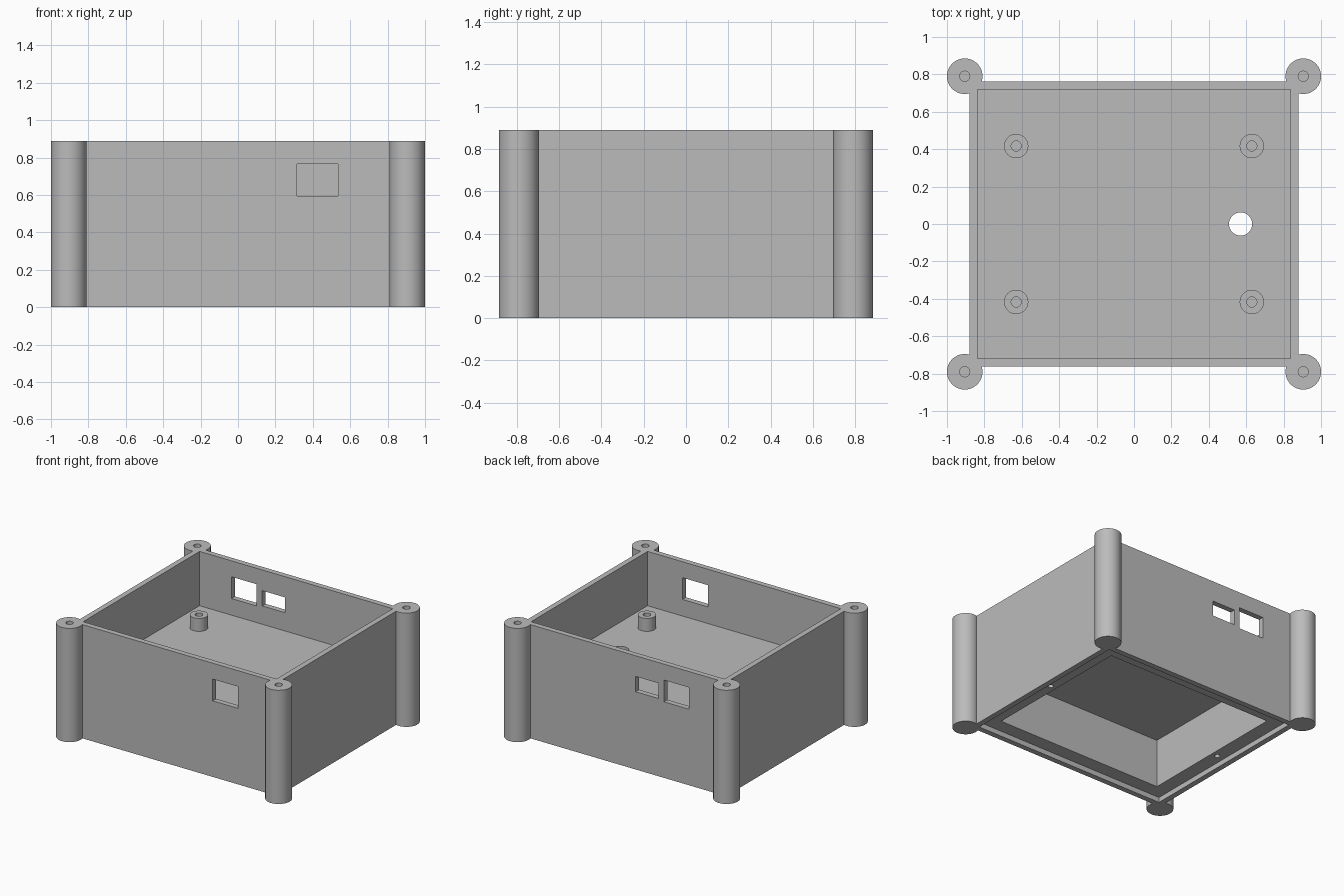
import bpy
import math

cube = bpy.data.objects.get("Cube")
if cube:
    bpy.data.objects.remove(cube, do_unlink=True)

HEIGHT = 0.89
OUT_X, OUT_Y = 0.88, 0.763      # outer half sizes
IN_X, IN_Y = 0.837, 0.72        # inner half sizes
FLOOR_TOP, FLOOR_BOTTOM = 0.465, 0.42
LEDGE_Z = 0.04
CORNERS = [(sx, sy) for sx in (-1, 1) for sy in (-1, 1)]

grey = bpy.data.materials.new("plain_grey")
grey.use_nodes = True
grey.diffuse_color = (0.5, 0.5, 0.5, 1)
grey.node_tree.nodes["Principled BSDF"].inputs["Base Color"].default_value = (0.5, 0.5, 0.5, 1)


def block(name, x, y, z):
    """Box spanning the (low, high) range on each axis."""
    spans = (x, y, z)
    bpy.ops.mesh.primitive_cube_add(size=1, location=[sum(s) / 2 for s in spans])
    ob = bpy.context.object
    ob.name = name
    ob.scale = [s[1] - s[0] for s in spans]
    bpy.ops.object.transform_apply(location=True, rotation=True, scale=True)
    return ob


def rod(name, x, y, z, radius, sides=64):
    """Upright cylinder spanning the (low, high) height range."""
    bpy.ops.mesh.primitive_cylinder_add(vertices=sides, radius=radius, depth=z[1] - z[0],
                                        location=(x, y, sum(z) / 2))
    ob = bpy.context.object
    ob.name = name
    bpy.ops.object.transform_apply(location=True, rotation=True, scale=True)
    return ob


def combine(target, tool, operation):
    """Apply a boolean and discard the tool."""
    tool.hide_render = True
    mod = target.modifiers.new("combine", 'BOOLEAN')
    mod.operation = operation
    mod.solver = 'EXACT'
    mod.object = tool
    bpy.context.view_layer.objects.active = target
    bpy.ops.object.modifier_apply(modifier=mod.name)
    bpy.data.objects.remove(tool, do_unlink=True)


def finish(ob):
    ob.data.materials.clear()
    ob.data.materials.append(grey)
    bpy.ops.object.select_all(action='DESELECT')
    ob.select_set(True)
    bpy.context.view_layer.objects.active = ob
    bpy.ops.object.shade_smooth_by_angle(angle=math.radians(30))


# Case body with four round corner posts
case = block("case", (-OUT_X, OUT_X), (-OUT_Y, OUT_Y), (0, HEIGHT))
for sx, sy in CORNERS:
    combine(case, rod("post", sx * 0.905, sy * 0.79, (0, HEIGHT), 0.095), 'UNION')

# Upper tray, lower rebate and lower cavity
cuts = [
    block("tray_cut", (-IN_X, IN_X), (-IN_Y, IN_Y), (FLOOR_TOP, 1)),
    block("rebate_cut", (-IN_X, IN_X), (-IN_Y, IN_Y), (-0.1, LEDGE_Z)),
    block("cavity_cut", (-0.725, 0.725), (-0.61, 0.61), (-0.1, FLOOR_BOTTOM)),
]

# Wall openings: one in front, two at the back
front, back = (-0.8, -0.7), (0.7, 0.8)
cuts += [
    block("front_window_cut", (0.315, 0.535), front, (0.595, 0.765)),
    block("back_window_cut", (-0.56, -0.343), back, (0.595, 0.765)),
    block("back_port_cut", (-0.295, -0.097), back, (0.608, 0.728)),
]

# Cable hole in the floor, screw holes in the posts and in the lower ledge
cuts.append(rod("cable_hole_cut", 0.57, 0, (0.3, 0.6), 0.062))
for sx, sy in CORNERS:
    cuts.append(rod("post_hole_cut", sx * 0.905, sy * 0.79, (0.6, 1), 0.027, 32))
for sx in (-1, 1):
    cuts.append(rod("ledge_hole_cut", sx * 0.775, 0, (-0.1, 0.2), 0.02, 32))

for cut in cuts:
    combine(case, cut, 'DIFFERENCE')
finish(case)

# Four hollow standoffs on the floor
for sx, sy in CORNERS:
    side = "left" if sx > 0 else "right"
    end = "back" if sy > 0 else "front"
    x, y = sx * 0.63, sy * 0.417
    standoff = rod(f"{end}_{side}_standoff", x, y, (FLOOR_TOP - 0.01, 0.567), 0.065, 48)
    combine(standoff, rod("standoff_hole_cut", x, y, (FLOOR_TOP, 0.7), 0.027, 32), 'DIFFERENCE')
    finish(standoff)
